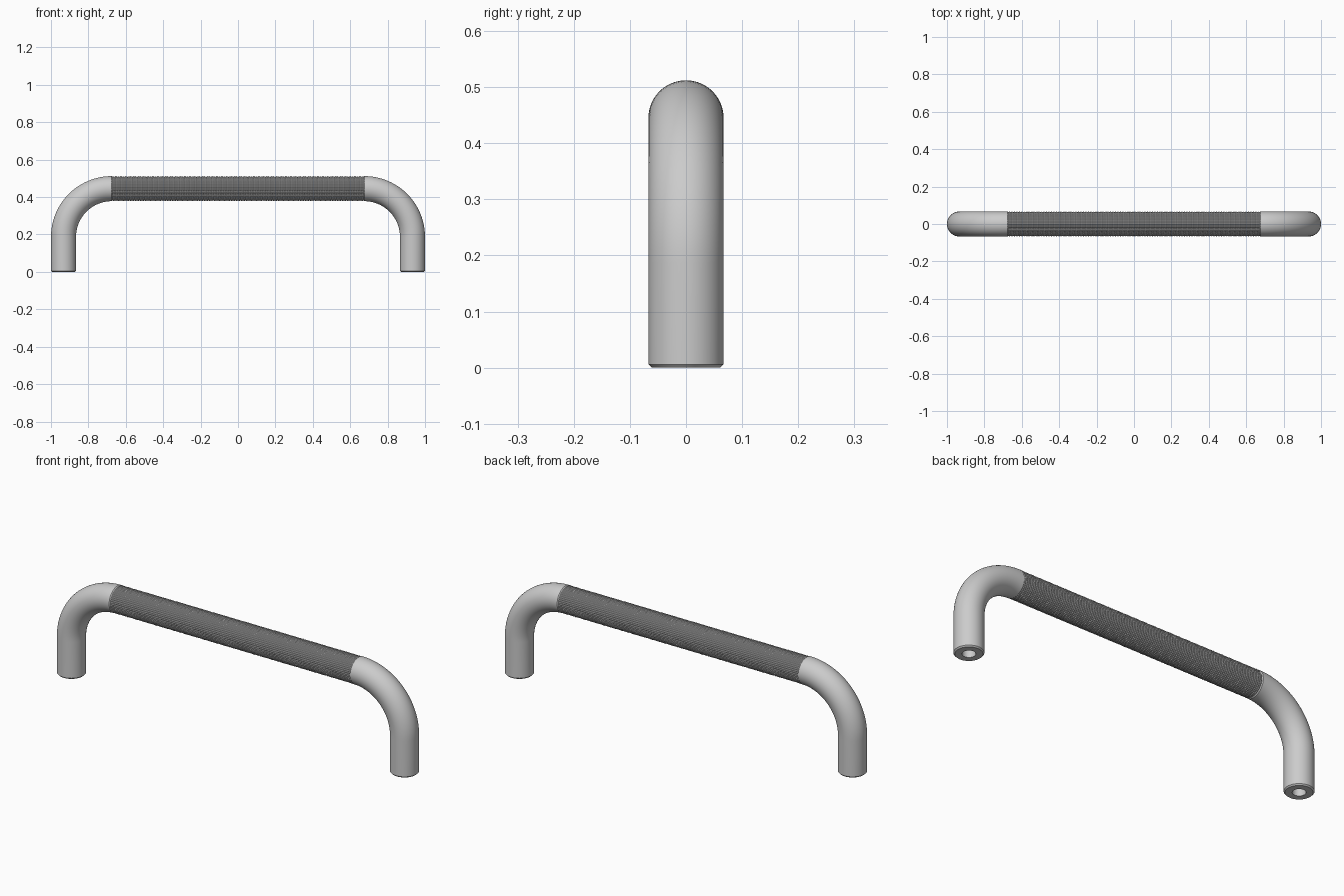
import bpy, bmesh
from math import sin, cos, pi, radians
from mathutils import Vector

if "Cube" in bpy.data.objects:
    bpy.data.objects.remove(bpy.data.objects["Cube"])

R = 0.067            # tube radius
LEG_X = 1.0 - R      # leg axis
TOP_Z = 0.445        # grip axis height
BEND = 0.258         # bend radius of the tube axis
GRIP_X = LEG_X - BEND
HOLE_R, HOLE_D, CHAMFER = 0.03, 0.14, 0.006


def sweep(name, rings, sides, cap_start=False):
    """Skin rings; each is (centre, in-plane axis, radius function of side index)."""
    bm = bmesh.new()
    loops = []
    for centre, axis, radius in rings:
        loop = []
        for i in range(sides):
            a = 2 * pi * i / sides
            offset = axis * cos(a) + Vector((0, 1, 0)) * sin(a)
            loop.append(bm.verts.new(centre + offset * radius(i)))
        loops.append(loop)
    for p, q in zip(loops, loops[1:]):
        for i in range(sides):
            k = (i + 1) % sides
            bm.faces.new((p[i], p[k], q[k], q[i]))
    if cap_start:
        bm.faces.new(loops[0])
    bmesh.ops.recalc_face_normals(bm, faces=bm.faces[:])
    mesh = bpy.data.meshes.new(name)
    bm.to_mesh(mesh)
    bm.free()
    obj = bpy.data.objects.new(name, mesh)
    bpy.context.collection.objects.link(obj)
    return obj


def const(r):
    return lambda i: r


# Bent legs: screw hole, chamfered foot, straight leg, quarter bend
X = Vector((1, 0, 0))
rings = [(Vector((LEG_X, 0, z)), X, const(r)) for z, r in (
    (HOLE_D, HOLE_R), (0, HOLE_R), (0, R - CHAMFER), (CHAMFER, R))]
for s in range(25):
    a = pi / 2 * s / 24
    axis = Vector((cos(a), 0, sin(a)))
    centre = Vector((GRIP_X, 0, TOP_Z - BEND)) + axis * BEND
    rings.append((centre, axis, const(R)))
legs = sweep("bent_legs", rings, 64, cap_start=True)
mirror = legs.modifiers.new("mirror", 'MIRROR')
mirror.use_mirror_merge = False
bpy.context.view_layer.objects.active = legs
legs.select_set(True)
bpy.ops.object.shade_smooth_by_angle(angle=radians(30))

# Knurled grip: rows of tiny raised points between the two bends
STEPS, SIDES, DEPTH = 300, 96, 0.004
Z = Vector((0, 0, 1))


def knurl(j):
    if j in (0, STEPS):
        return const(R)
    return lambda i: R if (i % 2 == 0 and j % 2 == 0) else R - DEPTH


sweep("knurled_grip",
      [(Vector((-GRIP_X + 2 * GRIP_X * j / STEPS, 0, TOP_Z)), Z, knurl(j))
       for j in range(STEPS + 1)], SIDES)
